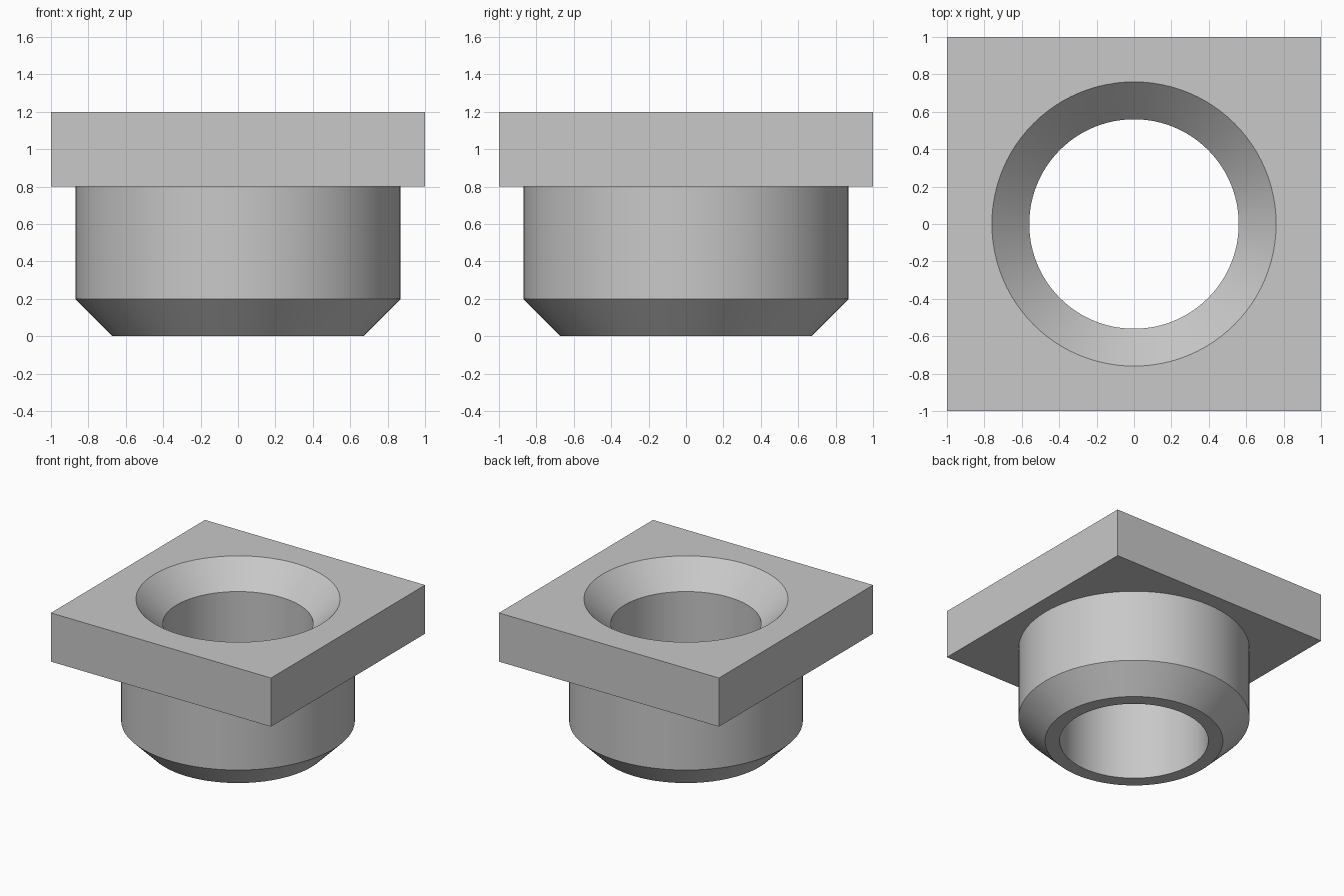
import bpy
import bmesh
from math import cos, sin, tau

SEGMENTS = 96

cube = bpy.data.objects.get("Cube")
if cube:
    bpy.data.objects.remove(cube, do_unlink=True)

# Single grey material
grey = bpy.data.materials.new("plain_grey")
grey.use_nodes = True
colour = (0.58, 0.58, 0.58, 1)
grey.diffuse_color = colour
grey.node_tree.nodes["Principled BSDF"].inputs["Base Color"].default_value = colour


def add_object(name, bm):
    bmesh.ops.recalc_face_normals(bm, faces=bm.faces)
    mesh = bpy.data.meshes.new(name)
    bm.to_mesh(mesh)
    bm.free()
    mesh.materials.append(grey)
    obj = bpy.data.objects.new(name, mesh)
    bpy.context.collection.objects.link(obj)
    return obj


def turned_solid(name, profile):
    """Closed solid of revolution from (radius, height) pairs."""
    bm = bmesh.new()
    rings = [[bm.verts.new((r * cos(tau * i / SEGMENTS), r * sin(tau * i / SEGMENTS), z))
              for i in range(SEGMENTS)] for r, z in profile]
    for low, high in zip(rings, rings[1:]):
        for i in range(SEGMENTS):
            j = (i + 1) % SEGMENTS
            bm.faces.new((low[i], low[j], high[j], high[i]))
    bm.faces.new(rings[0])
    bm.faces.new(rings[-1])
    return add_object(name, bm)


def combine(target, tool, operation):
    mod = target.modifiers.new(operation.title(), 'BOOLEAN')
    mod.operation = operation
    mod.solver = 'EXACT'
    mod.object = tool
    bpy.context.view_layer.objects.active = target
    bpy.ops.object.modifier_apply(modifier=mod.name)
    bpy.data.objects.remove(tool, do_unlink=True)


# Square flange plate
bm = bmesh.new()
bmesh.ops.create_cube(bm, size=2)
for v in bm.verts:
    v.co.z = 1.2 if v.co.z > 0 else 0.8
bushing = add_object("flanged_bushing", bm)

# Round sleeve with chamfered lower end
sleeve = turned_solid("sleeve", [(0.67, 0), (0.87, 0.2), (0.87, 1.0)])
combine(bushing, sleeve, 'UNION')

# Through bore with countersunk mouth, cut past both ends
bore = turned_solid("bore_cutter", [(0.56, -0.1), (0.56, 1.0), (0.86, 1.3)])
bore.hide_render = True
combine(bushing, bore, 'DIFFERENCE')

# Smooth round walls, crisp corners
bpy.ops.object.select_all(action='DESELECT')
bushing.select_set(True)
bpy.context.view_layer.objects.active = bushing
bpy.ops.object.shade_smooth_by_angle(angle=0.5)
